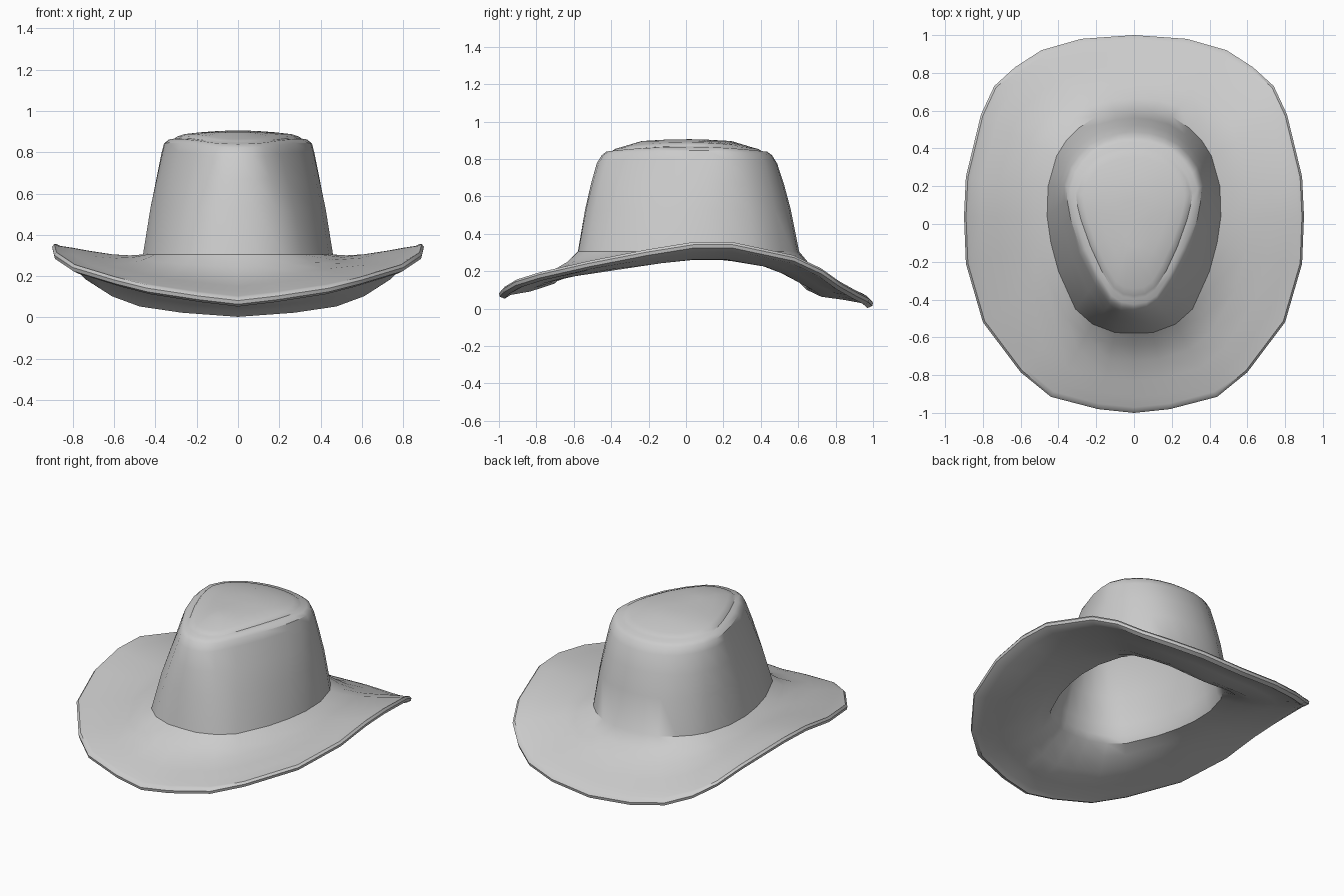
import bpy
import bmesh
import math
from mathutils import Vector

cube = bpy.data.objects.get("Cube")
if cube:
    bpy.data.objects.remove(cube, do_unlink=True)

felt = bpy.data.materials.new("grey_felt")
felt.use_nodes = True
felt.diffuse_color = (0.6, 0.6, 0.6, 1)
felt.node_tree.nodes["Principled BSDF"].inputs["Base Color"].default_value = felt.diffuse_color

# Half outlines running from the front centre round the left side to the back
RIM = [(0, -1, .09), (.19, -.98, .112), (.44, -.915, .15), (.6, -.785, .19), (.8, -.52, .25),
       (.89, -.21, .31), (.9, .04, .35), (.89, .25, .35), (.81, .58, .28), (.74, .73, .21),
       (.63, .83, .14), (.49, .92, .09), (.28, .98, .06), (0, 1, .04)]
BASE = [(0, -.578), (.1, -.575), (.22, -.53), (.31, -.45), (.4, -.25), (.44, -.1), (.46, .04),
        (.455, .2), (.41, .36), (.36, .44), (.29, .51), (.2, .57), (.1, .595), (0, .605)]
PANEL = [(0, -.395), (.06, -.385), (.11, -.35), (.17, -.25), (.23, -.12), (.28, .02), (.3, .1),
         (.31, .17), (.285, .25), (.25, .3), (.2, .35), (.14, .38), (.07, .4), (0, .405)]


def full_ring(half):
    """Mirror a half outline to a closed ring."""
    pts = [Vector((*p, 0)[:3]) for p in half]
    return pts + [Vector((-p.x, p.y, p.z)) for p in reversed(pts[1:-1])]


def at_height(ring, z):
    return [Vector((p.x, p.y, z)) for p in ring]


def scaled(ring, s, dz=0):
    return [Vector((p.x * s, p.y * s, p.z + dz)) for p in ring]


def grown(ring, d, dz):
    """Push a ring outwards by a distance and shift its height."""
    return [p + Vector((p.x, p.y, 0)).normalized() * d + Vector((0, 0, dz)) for p in ring]


def blend(a, b, t):
    return [p.lerp(q, t) for p, q in zip(a, b)]


def brim_ring(w, slope, dz=0, back=0):
    """Ring on the brim from crown (0) to rim (1), sagging most at front and back."""
    ring = []
    for p, q in zip(base, rim):
        v = p.lerp(q, w)
        sag = .015 + slope * (.355 - q.z)
        v.z += dz - sag * 6.75 * w * (1 - w) ** 2
        v.z -= back * max(0, p.y / p.xy.length) ** 6 * (1 - w) ** 3
        ring.append(v)
    return ring


def loft(name, rings):
    """Skin the rings in order and close both ends with a fan."""
    bm = bmesh.new()
    loops = [[bm.verts.new(p) for p in r] for r in rings]
    n = len(loops[0])
    for a, b in zip(loops, loops[1:]):
        for i in range(n):
            j = (i + 1) % n
            bm.faces.new((a[i], a[j], b[j], b[i]))
    for loop, dz in ((loops[0], .003), (loops[-1], 0)):
        c = sum((v.co for v in loop), Vector()) / n
        mid = bm.verts.new(c + Vector((0, 0, dz)))
        for i in range(n):
            bm.faces.new((loop[i], loop[(i + 1) % n], mid))
    bmesh.ops.recalc_face_normals(bm, faces=bm.faces)
    mesh = bpy.data.meshes.new(name)
    bm.to_mesh(mesh)
    bm.free()
    mesh.materials.append(felt)
    obj = bpy.data.objects.new(name, mesh)
    bpy.context.collection.objects.link(obj)
    bpy.ops.object.select_all(action='DESELECT')
    obj.select_set(True)
    bpy.context.view_layer.objects.active = obj
    bpy.ops.object.shade_smooth_by_angle(angle=math.radians(34))


rim = full_ring(RIM)
base = at_height(full_ring(BASE), .305)
panel = full_ring(PANEL)
for p in panel:
    p.z = .868 - .16 * p.y ** 2
shoulder = grown(panel, .068, -.065)
for p in shoulder:
    p.y *= 1.03

# Crown top: domed teardrop panel with a soft crease around it
rings = [at_height(scaled(panel, .3), .903),
         at_height(scaled(panel, .6), .896),
         scaled(panel, .87, .021),
         scaled(panel, .96, .011),
         panel]
# Crown shoulder and wall
rings += [grown(panel, .03, -.003), grown(panel, .055, -.022), shoulder]
for t, z in ((.7, .67), (.38, .53)):
    rings.append(at_height(blend(base, shoulder, t), z))
rings.append(base)
# Brim upper side, rounded lip and underside
rings += [brim_ring(w, .09) for w in (.15, .35, .6, .8, .93)]
rings += [scaled(rim, .988, .006), scaled(rim, 1, -.008),
          scaled(rim, .996, -.026), scaled(rim, .97, -.037)]
rings += [brim_ring(w, .2, -.04, .13) for w in (.85, .6, .3, .1)]
# Hollow inside of the crown, with a rounded opening
rings += [at_height(scaled(base, s), z) for s, z in ((.94, .26), (.9, .3), (.88, .37))]
rings += [at_height(scaled(blend(base, shoulder, t), .88), z) for t, z in ((.38, .53), (.9, .75))]
rings.append(at_height(scaled(shoulder, .75), .82))
loft("hat", rings)
